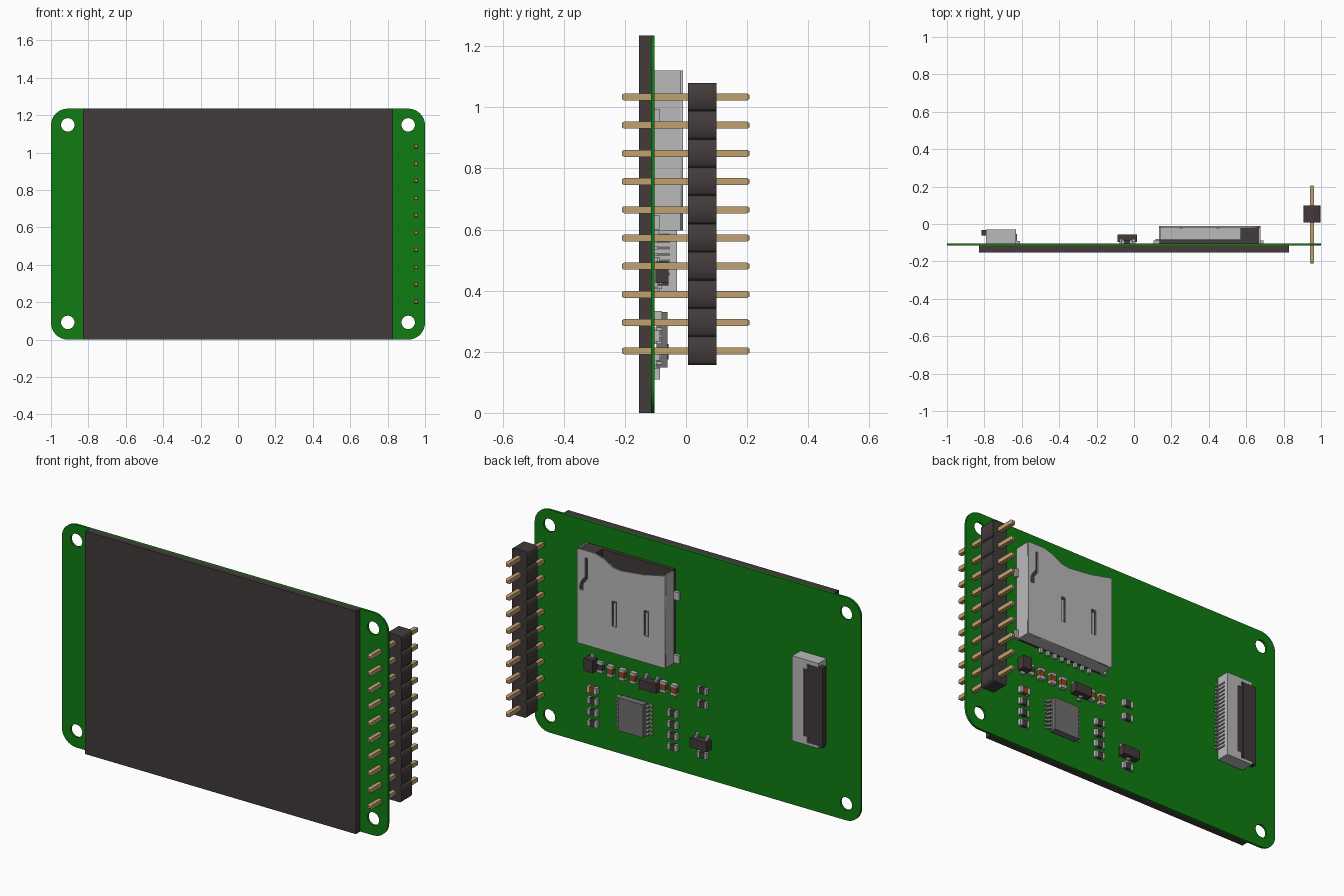
import bpy, bmesh, math

if "Cube" in bpy.data.objects:
    bpy.data.objects.remove(bpy.data.objects["Cube"])

BACK = -0.103          # rear face of the circuit board


def material(name, rgb):
    m = bpy.data.materials.new(name)
    m.diffuse_color = (*rgb, 1)
    m.use_nodes = True
    m.node_tree.nodes["Principled BSDF"].inputs["Base Color"].default_value = m.diffuse_color
    return m


GREEN = material("board green", (0.005, 0.20, 0.006))
DARK = material("dark plastic", (0.055, 0.043, 0.043))
METAL = material("light metal", (0.49, 0.49, 0.49))
GOLD = material("pin gold", (0.52, 0.36, 0.16))
CHIP = material("chip grey", (0.16, 0.16, 0.16))
BROWN = material("capacitor brown", (0.26, 0.06, 0.015))


def finish(name, bm, mats):
    bmesh.ops.recalc_face_normals(bm, faces=bm.faces)
    me = bpy.data.meshes.new(name)
    bm.to_mesh(me)
    bm.free()
    for m in mats:
        me.materials.append(m)
    ob = bpy.data.objects.new(name, me)
    bpy.context.collection.objects.link(ob)
    return ob


def boxes(name, items):
    """items: (x0, x1, h0, h1, z0, z1, material), h = height above the rear face."""
    bm, mats = bmesh.new(), []
    for x0, x1, h0, h1, z0, z1, m in items:
        if m not in mats:
            mats.append(m)
        vs = bmesh.ops.create_cube(bm, size=1)["verts"]
        for v in vs:
            v.co = ((x0 + x1) / 2 + v.co.x * (x1 - x0),
                    BACK + (h0 + h1) / 2 + v.co.y * (h1 - h0),
                    (z0 + z1) / 2 + v.co.z * (z1 - z0))
        for f in {f for v in vs for f in v.link_faces}:
            f.material_index = mats.index(m)
    return finish(name, bm, mats)


def sheet(name, loops, y0, y1, mat):
    """Flat sheet facing y from an outline and hole loops given in (x, z)."""
    cu = bpy.data.curves.new(name, "CURVE")
    cu.dimensions, cu.fill_mode, cu.extrude = "2D", "BOTH", (y1 - y0) / 2
    for pts in loops:
        s = cu.splines.new("POLY")
        s.points.add(len(pts) - 1)
        for p, (x, z) in zip(s.points, pts):
            p.co = (x, z, 0, 1)
        s.use_cyclic_u = True
    tmp = bpy.data.objects.new(name + "_curve", cu)
    bpy.context.collection.objects.link(tmp)
    me = bpy.data.meshes.new_from_object(tmp.evaluated_get(bpy.context.evaluated_depsgraph_get()))
    bpy.data.objects.remove(tmp)
    bm = bmesh.new()
    bm.from_mesh(me)
    bmesh.ops.remove_doubles(bm, verts=bm.verts, dist=1e-5)
    for v in bm.verts:
        v.co = (v.co.x, (y0 + y1) / 2 - v.co.z, v.co.y)
    for f in bm.faces:
        f.material_index = 0
    return finish(name, bm, [mat])


def arc(cx, cz, r, a0, a1, n):
    return [(cx + r * math.cos(math.radians(a0 + (a1 - a0) * i / n)),
             cz + r * math.sin(math.radians(a0 + (a1 - a0) * i / n))) for i in range(n + 1)]


def rect(x0, x1, z0, z1):
    return [(x0, z0), (x1, z0), (x1, z1), (x0, z1)]


# Circuit board with rounded corners and four mounting holes
H, R = 1.235, 0.09
outline = (arc(1 - R, R, R, -90, 0, 8) + arc(1 - R, H - R, R, 0, 90, 8)
           + arc(R - 1, H - R, R, 90, 180, 8) + arc(R - 1, R, R, 180, 270, 8))
holes = [arc(x, z, 0.036, 0, 345, 23) for x in (-0.91, 0.91) for z in (0.092, 1.148)]
sheet("circuit_board", [outline] + holes, -0.115, BACK, GREEN)

# Display panel
boxes("display_panel", [(-0.83, 0.83, -0.05, -0.012, 0, H, DARK)])

# Pin header: chamfered blocks and gold pins with tapered ends
PX, PITCH = 0.952, 0.0923
for i in range(10):
    z, a, b, c = 0.203 + i * PITCH, 0.046, PITCH / 2, 0.009
    block = [(PX - a, z - b + c), (PX - a + c, z - b), (PX + a - c, z - b), (PX + a, z - b + c),
             (PX + a, z + b - c), (PX + a - c, z + b), (PX - a + c, z + b), (PX - a, z + b - c)]
    sheet(f"header_block_{i + 1}", [block], 0.007, 0.1, DARK)
    bm = bmesh.new()
    rings = []
    for y, w in ((-0.21, 0.007), (-0.203, 0.0115), (0.2, 0.0115), (0.207, 0.007)):
        rings.append([bm.verts.new((PX + sx * w, y, z + sz * w))
                      for sx, sz in ((-1, -1), (1, -1), (1, 1), (-1, 1))])
    for r, s in zip(rings, rings[1:]):
        for k in range(4):
            bm.faces.new((r[k], r[(k + 1) % 4], s[(k + 1) % 4], s[k]))
    bm.faces.new(rings[0])
    bm.faces.new(rings[-1])
    finish(f"header_pin_{i + 1}", bm, [GOLD])

# Card socket: wavy cover with slots, walls, dark floor and inner block
cover = [(0.135, 0.597), (0.675, 0.597), (0.675, 1.12), (0.57, 1.12), (0.52, 1.105), (0.46, 1.072),
         (0.41, 1.065), (0.27, 1.08), (0.135, 1.11)]
hook = [(0.612, 1.08), (0.612, 0.965), (0.637, 0.935), (0.637, 0.895), (0.66, 0.895),
        (0.66, 0.915), (0.65, 0.945), (0.626, 0.975), (0.626, 1.08)]
slots = [rect(x - 0.014, x + 0.014, 0.745, 0.885) for x in (0.252, 0.448)]
sheet("socket_cover", [cover, hook] + slots, BACK + 0.085, BACK + 0.093, METAL)
boxes("socket_walls", [
    (0.135, 0.143, 0.018, 0.086, 0.597, 1.11, METAL),
    (0.667, 0.675, 0.0, 0.086, 0.597, 1.12, METAL),
    (0.143, 0.667, 0.018, 0.086, 0.597, 0.605, METAL)]
    + [(x - 0.008, x + 0.008, 0.078, 0.088, 0.745, 0.873, METAL) for x in (0.252, 0.448)])
boxes("socket_floor", [(0.137, 0.667, 0, 0.02, 0.6, 1.115, DARK),
                       (0.57, 0.667, 0.02, 0.084, 0.62, 1.115, DARK)])
boxes("socket_tabs", [(x0, x1, 0, 0.016, z, z + 0.045, METAL)
                      for x0, x1 in ((0.105, 0.137), (0.674, 0.692)) for z in (0.6, 0.95)])
boxes("socket_contacts", [(0.2 + i * 0.045, 0.217 + i * 0.045, 0, 0.014, 0.575, 0.603, METAL)
                          for i in range(8)])

# Ribbon cable connector
boxes("ribbon_connector", [
    (-0.7, -0.63, 0, 0.073, 0.394, 0.865, METAL),
    (-0.79, -0.7, 0, 0.04, 0.394, 0.865, METAL),
    (-0.79, -0.7, 0.04, 0.073, 0.845, 0.865, METAL),
    (-0.79, -0.7, 0.04, 0.073, 0.394, 0.408, METAL),
    (-0.722, -0.7, 0.04, 0.073, 0.408, 0.44, METAL),
    (-0.722, -0.7, 0.04, 0.073, 0.815, 0.845, METAL)])
boxes("ribbon_latch", [(-0.815, -0.735, 0.042, 0.072, 0.4, 0.845, DARK),
                       (-0.735, -0.722, 0.042, 0.068, 0.408, 0.845, DARK),
                       (-0.722, -0.7, 0.04, 0.068, 0.44, 0.815, DARK)])
pins = []
for i in range(18):
    z = 0.45 + i * 0.0212
    pins += [(-0.631, -0.61, 0, 0.012, z, z + 0.009, METAL),
             (-0.631, -0.626, 0.012, 0.05, z, z + 0.009, CHIP)]
boxes("ribbon_contacts", pins)

# Driver chip with eight bent legs on each side
boxes("driver_chip", [(0.305, 0.46, 0.006, 0.043, 0.148, 0.33, CHIP)])
legs = []
for i in range(8):
    z = 0.158 + i * 0.0222
    for s in (-1, 1):
        for a, b, h0, h1 in ((0.076, 0.092, 0.014, 0.024), (0.087, 0.096, 0.004, 0.024),
                             (0.09, 0.112, 0, 0.008)):
            x0, x1 = sorted((0.3825 + s * a, 0.3825 + s * b))
            legs.append((x0, x1, h0, h1, z, z + 0.01, METAL))
boxes("driver_chip_legs", legs)


# Three-legged transistors
def transistor(name, x, z):
    items = [(x - 0.052, x + 0.052, 0.006, 0.046, z - 0.026, z + 0.026, DARK)]
    for dx, s in ((-0.033, 1), (0.033, 1), (0, -1)):
        for a, b, h0, h1 in ((0.025, 0.036, 0.012, 0.024), (0.034, 0.048, 0, 0.012)):
            z0, z1 = sorted((z + s * a, z + s * b))
            items.append((x + dx - 0.009, x + dx + 0.009, h0, h1, z0, z1, METAL))
    boxes(name, items)


transistor("transistor_upper", 0.275, 0.442)
transistor("transistor_lower", -0.035, 0.2)

# Diode
boxes("diode", [(0.612, 0.667, 0.004, 0.046, 0.425, 0.495, DARK),
                (0.63, 0.65, 0, 0.012, 0.41, 0.51, METAL)])


# Small resistors and capacitors with metal end caps
def chip_part(name, x, z, upright, body, h):
    items = []
    for a, b, m, g in ((-0.03, -0.016, METAL, 0), (-0.016, 0.016, body, 0.001), (0.016, 0.03, METAL, 0)):
        w = 0.018 - g
        if upright:
            items.append((x - w, x + w, 0, h - g, z + a, z + b, m))
        else:
            items.append((x + a, x + b, 0, h - g, z - w, z + w, m))
    boxes(name, items)


for i, x in enumerate((0.525, 0.452, 0.385, 0.2, 0.134)):
    chip_part(f"capacitor_{i + 1}", x, 0.45, True, BROWN, 0.024)
chip_part("capacitor_6", 0.635, 0.315, False, BROWN, 0.024)
chip_part("resistor_row", 0.59, 0.453, True, DARK, 0.018)
spots = ([(0.635, z) for z in (0.252, 0.19, 0.128)]
         + [(0.146, z) for z in (0.314, 0.252, 0.19, 0.128)]
         + [(-0.037, z) for z in (0.49, 0.413, 0.133)])
for i, (x, z) in enumerate(spots):
    chip_part(f"resistor_{i + 1}", x, z, False, DARK, 0.018)
